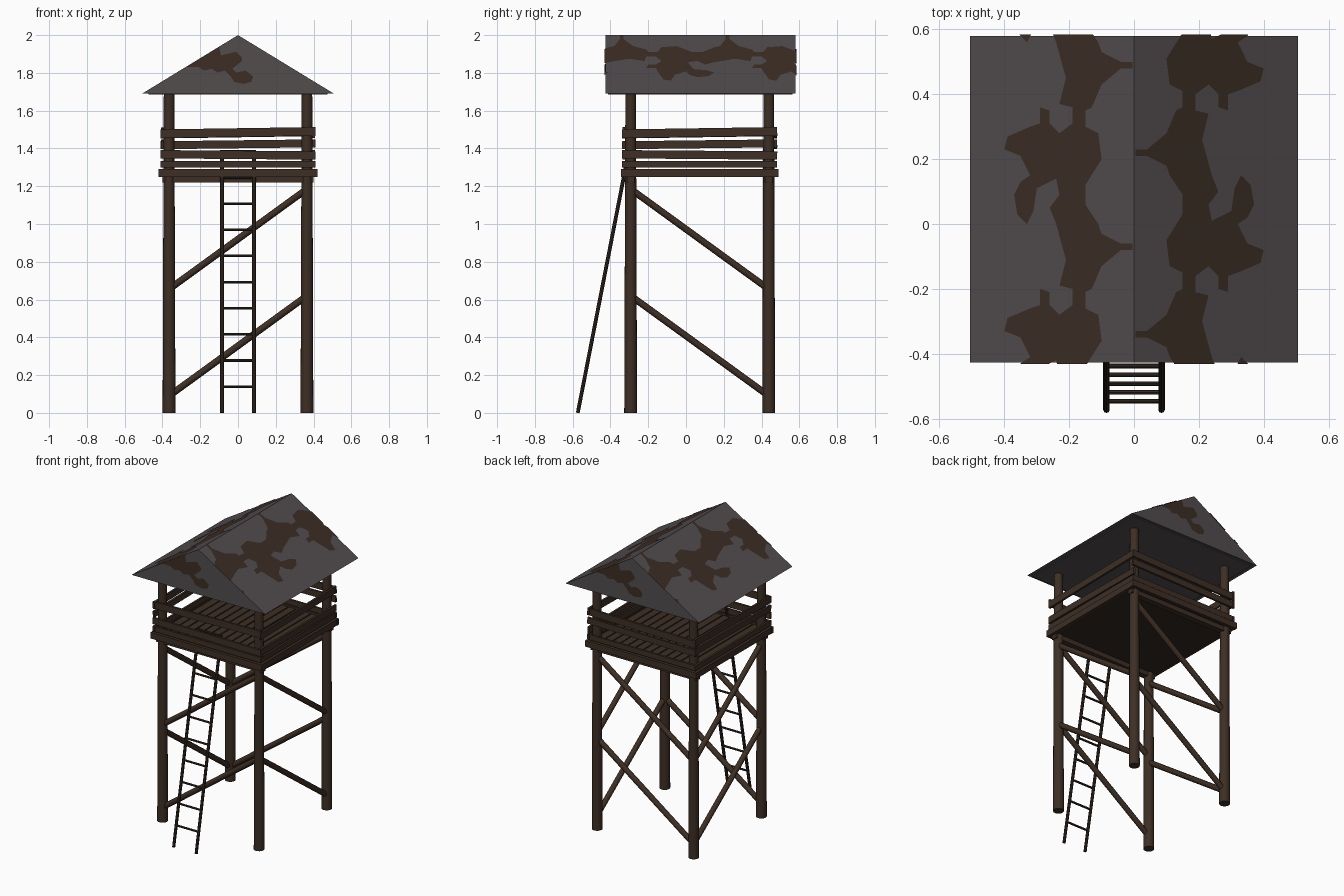
import bpy, bmesh, math
from mathutils import Vector, Matrix

old = bpy.data.objects.get("Cube")
if old:
    bpy.data.objects.remove(old, do_unlink=True)


def material(name, rgb):
    m = bpy.data.materials.new(name)
    m.use_nodes = True
    m.diffuse_color = (*rgb, 1)
    m.node_tree.nodes["Principled BSDF"].inputs["Base Color"].default_value = (*rgb, 1)
    return m


WOOD = material("brown wood", (.047, .028, .018))
DARK = material("dark wood", (.034, .022, .015))
GREY = material("grey roofing", (.084, .074, .076))
RUST = material("brown patch", (.045, .027, .018))


def finish(bm, name, mat, smooth=False):
    mesh = bpy.data.meshes.new(name)
    bm.to_mesh(mesh)
    bm.free()
    mesh.materials.append(mat)
    ob = bpy.data.objects.new(name, mesh)
    bpy.context.collection.objects.link(ob)
    if smooth:
        bpy.ops.object.select_all(action='DESELECT')
        ob.select_set(True)
        bpy.context.view_layer.objects.active = ob
        bpy.ops.object.shade_smooth_by_angle(angle=math.radians(40))
    return ob


def pole(name, a, b, r1, r2, mat, sides=12):
    a, b = Vector(a), Vector(b)
    d = b - a
    bm = bmesh.new()
    place = Matrix.Translation((a + b) / 2) @ d.to_track_quat('Z', 'Y').to_matrix().to_4x4()
    bmesh.ops.create_cone(bm, cap_ends=True, segments=sides, radius1=r1, radius2=r2,
                          depth=d.length, matrix=place)
    return finish(bm, name, mat, True)


def box(name, centre, size, mat, tilt=0, axis='Y'):
    bm = bmesh.new()
    place = (Matrix.Translation(centre) @ Matrix.Rotation(tilt, 4, axis)
             @ Matrix.Diagonal((*size, 1)))
    bmesh.ops.create_cube(bm, size=1, matrix=place)
    return finish(bm, name, mat)


PX, FRONT, BACK = .365, -.293, .438
MID = (FRONT + BACK) / 2
DEPTH = BACK - FRONT

# Corner posts
for x in (-PX, PX):
    for y in (FRONT, BACK):
        pole("corner_post", (x, y, 0), (x, y, 1.7), .034, .028, WOOD, 16)

# Diagonal braces, two on each side
for z in (.09, .655):
    for y in (FRONT, BACK):
        pole("cross_brace", (-PX, y, z), (PX, y, z + .53), .018, .018, WOOD, 10)
    for x in (-PX, PX):
        pole("side_brace", (x, BACK, z), (x, FRONT, z + .53), .018, .018, WOOD, 10)

# Platform: beams, base and planks
for y in (FRONT, BACK):
    box("floor_beam", (0, y, 1.237), (.8, .04, .034), WOOD)
box("floor_base", (0, MID, 1.26), (.8, DEPTH + .05, .016), DARK)
COUNT = 14
for i in range(COUNT):
    w = .8 / COUNT
    box("floor_plank", (-.4 + w * (i + .5), MID, 1.275), (w - .008, DEPTH + .05, .016), WOOD)

# Rim boards and railings: height, board width, tilt
FRONT_RAILS = [(1.316, .036, 0), (1.366, .044, .008), (1.484, .046, -.015)]
BACK_RAILS = [(1.316, .036, 0), (1.422, .042, -.012), (1.482, .046, -.015)]
for y, s, rails in ((FRONT, -1, FRONT_RAILS), (BACK, 1, BACK_RAILS)):
    box("rim_board", (0, y + s * .042, 1.27), (.84, .02, .042), WOOD)
    for z, h, t in rails:
        box("rail_board", (0, y + s * .036, z), (.82, .014, h), WOOD, t, 'Y')
for x, s, rails in ((PX, 1, FRONT_RAILS), (-PX, -1, BACK_RAILS)):
    box("side_rim_board", (x + s * .042, MID, 1.27), (.02, DEPTH + .1, .042), WOOD)
    for z, h, t in rails:
        box("side_rail_board", (x + s * .036, MID, z), (.014, DEPTH + .09, h), WOOD, -t, 'X')

# Ladder
def ladder_y(z):
    return -.573 + z * .195


for x in (-.085, .085):
    pole("ladder_rail", (x, ladder_y(0), 0), (x, ladder_y(1.39), 1.39), .01, .01, DARK, 8)
for i in range(1, 11):
    z = i * .1385
    pole("ladder_rung", (-.085, ladder_y(z), z), (.085, ladder_y(z), z), .007, .007, DARK, 8)

# Roof: closed gable prism with a thin soffit below
HALF, EAVE, TOP, Y0, Y1 = .505, 1.692, 2.0, -.427, .58
SLOPE = (TOP - EAVE) / HALF
bm = bmesh.new()
end = bm.faces.new([bm.verts.new(p) for p in
                    ((-HALF, Y0, EAVE), (HALF, Y0, EAVE), (0, Y0, TOP))])
ext = bmesh.ops.extrude_face_region(bm, geom=[end], use_keep_orig=True)
bmesh.ops.translate(bm, vec=(0, Y1 - Y0, 0),
                    verts=[g for g in ext["geom"] if isinstance(g, bmesh.types.BMVert)])
bmesh.ops.recalc_face_normals(bm, faces=bm.faces)
finish(bm, "roof", GREY)
box("roof_soffit", (0, (Y0 + Y1) / 2, EAVE - .002), (.95, Y1 - Y0 - .03, .008), GREY)


# Painted patches
def patch(name, outline, place, outward):
    bm = bmesh.new()
    face = bm.faces.new([bm.verts.new(place(u, v)) for u, v in outline])
    face.normal_update()
    if face.normal.dot(Vector(outward)) < 0:
        face.normal_flip()
    bmesh.ops.triangulate(bm, faces=[face])
    for y, n in ((Y0, -1), (Y1, 1)):
        bmesh.ops.bisect_plane(bm, geom=bm.verts[:] + bm.edges[:] + bm.faces[:],
                               plane_co=(0, y + n * .004, 0), plane_no=(0, n, 0),
                               clear_outer=True)
    if bm.faces:
        finish(bm, name, RUST)
    else:
        bm.free()


# One repeat of the slope pattern, in hundredths (across, along)
TILE = [(-13, 36), (-15, 35), (-15, 30), (-11, 28), (-10, 20), (-15, 12), (-15, 6),
        (-11, 0), (-10, -3), (-4, -6), (-.5, -6), (-.5, -8), (-4, -8), (-10, -13),
        (-13, -20), (-19, -20), (-23, -19), (-21, -11), (-24, 0), (-26, 5), (-23, 9),
        (-24, 14), (-30, 11), (-31, 4), (-33, 0), (-36, 3), (-37, 9), (-35, 13),
        (-32, 15), (-35, 21), (-40, 23), (-39, 27), (-32, 30), (-29, 31), (-29, 36),
        (-26, 35), (-26, 31), (-23, 28), (-19, 31), (-19, 36)]
LIFT = .003
for k in (-1, 0, 1):
    shift = .56 * k

    def left(u, v):
        return (u / 100, v / 100 + shift, TOP + SLOPE * u / 100 + LIFT)

    def right(u, v):
        return (-u / 100, .15 - v / 100 - shift, TOP + SLOPE * u / 100 + LIFT)

    patch("left_roof_patch", TILE, left, (-1, 0, 1))
    patch("right_roof_patch", TILE, right, (1, 0, 1))

# Gable pattern, in hundredths (across, height above the eave)
GABLE = [(-27, 14), (-10, 24.5), (-9, 20), (-5, 21), (-1, 22), (2, 19), (2, 17),
         (-3, 13), (-1, 11), (4, 12), (8, 9), (7, 6), (3, 5), (-2, 6), (-4, 9),
         (-7, 12), (-11, 11), (-14, 13), (-18, 12), (-21, 14)]
patch("front_gable_patch", GABLE,
      lambda u, v: (u / 100, Y0 - LIFT, EAVE + v / 100), (0, -1, 0))
patch("back_gable_patch", GABLE,
      lambda u, v: (-u / 100, Y1 + LIFT, EAVE + v / 100), (0, 1, 0))
